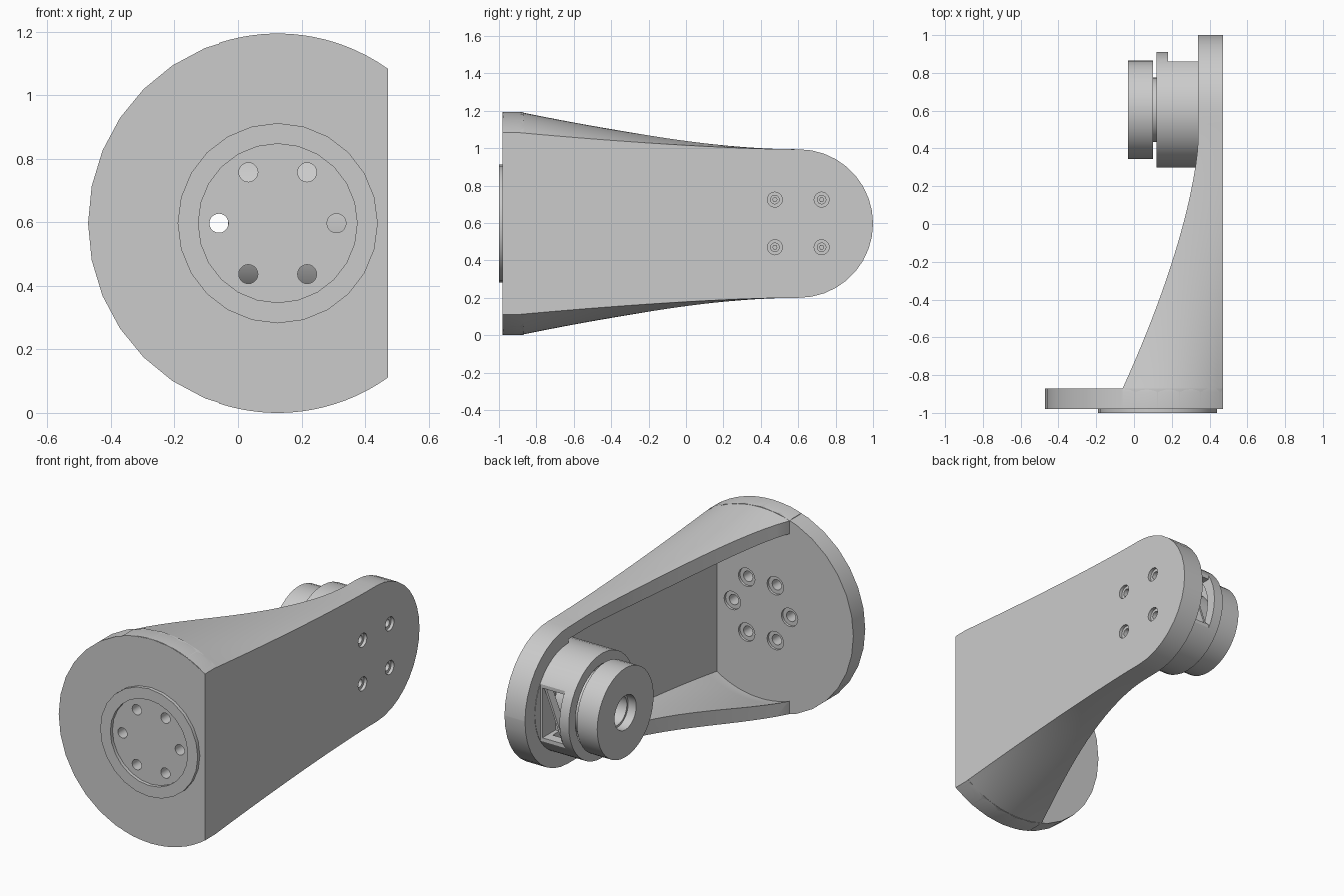
import bpy, bmesh, math
from mathutils import Matrix, Vector

cube = bpy.data.objects.get("Cube")
if cube:
    bpy.data.objects.remove(cube, do_unlink=True)

grey = bpy.data.materials.new("light_grey")
grey.use_nodes = True
grey.diffuse_color = (0.6, 0.6, 0.6, 1)
grey.node_tree.nodes["Principled BSDF"].inputs["Base Color"].default_value = (0.6, 0.6, 0.6, 1)

CX, CZ, R = 0.125, 0.597, 0.597       # flange centre and radius
SIDE = 0.472                          # flat outer side of the arm
BACK = -0.87                          # inner face of the flange
TIP_Y, TIP_R = 0.603, 0.397           # rounded end of the arm


def finish(bm, name):
    bmesh.ops.recalc_face_normals(bm, faces=bm.faces[:])
    mesh = bpy.data.meshes.new(name)
    bm.to_mesh(mesh)
    bm.free()
    mesh.materials.append(grey)
    ob = bpy.data.objects.new(name, mesh)
    bpy.context.collection.objects.link(ob)
    return ob


def cylinder(name, axis, start, end, r, a, z=CZ, seg=32):
    """Cylinder along x or y; a is the other horizontal coordinate."""
    bm = bmesh.new()
    mid = (start + end) / 2
    if axis == "X":
        m = Matrix.Translation((mid, a, z)) @ Matrix.Rotation(math.pi / 2, 4, "Y")
    else:
        m = Matrix.Translation((a, mid, z)) @ Matrix.Rotation(math.pi / 2, 4, "X")
    bmesh.ops.create_cone(bm, cap_ends=True, segments=seg, radius1=r, radius2=r,
                          depth=abs(end - start), matrix=m)
    return finish(bm, name)


def box(name, low, high, turn=0):
    bm = bmesh.new()
    lo, hi = Vector(low), Vector(high)
    m = (Matrix.Translation((lo + hi) / 2) @ Matrix.Rotation(turn, 4, "Y")
         @ Matrix.Diagonal((*(hi - lo), 1)))
    bmesh.ops.create_cube(bm, size=1, matrix=m)
    return finish(bm, name)


def cut(ob, cutters):
    for c in cutters:
        c.hide_render = True
        mod = ob.modifiers.new("cut", "BOOLEAN")
        mod.operation, mod.solver, mod.object = "DIFFERENCE", "EXACT", c
        bpy.context.view_layer.objects.active = ob
        bpy.ops.object.modifier_apply(modifier=mod.name)
        bpy.data.objects.remove(c, do_unlink=True)


def ease(y, start, length, power):
    u = min(1, max(0, (y - start) / length))
    return 1 - (1 - u) ** power


def edge_x(y):
    return -0.06 + 0.40 * ease(y, BACK, 1.32, 1.5)


def half_height(x, y, inset, power):
    """Half height of the arm: circle blended into a straight bar, then a round tip."""
    if y > TIP_Y:
        return max(0.002, math.sqrt(max(0, TIP_R ** 2 - (y - TIP_Y) ** 2)))
    circle = math.sqrt((R - inset) ** 2 - (x - CX) ** 2)
    t = ease(y, -0.89, 1.45, power)
    return circle + (TIP_R - inset - circle) * t


def loft(name, ys, x_start, x_end, inset, power, n=16):
    bm = bmesh.new()
    rings = []
    for y in ys:
        x0 = x_start(y)
        xs = [x0 + (x_end - x0) * i / n for i in range(n + 1)]
        top = [(x, y, CZ + half_height(x, y, inset, power)) for x in xs]
        bottom = [(x, y, CZ - half_height(x, y, inset, power)) for x in reversed(xs)]
        rings.append([bm.verts.new(p) for p in top + bottom])
    for a, b in zip(rings, rings[1:]):
        for i in range(len(a)):
            j = (i + 1) % len(a)
            bm.faces.new((a[i], a[j], b[j], b[i]))
    bm.faces.new(rings[0])
    bm.faces.new(rings[-1])
    return finish(bm, name)


# Arm: lofted shell wrapping the flange rim, hollow inside, with a solid round tip
body_ys = [-0.978, -0.89] + [BACK + (TIP_Y - BACK) * i / 20 for i in range(21)]
tip_ys = [TIP_Y + TIP_R * math.sin(math.radians(a)) for a in range(10, 91, 10)]
arm = loft("arm", body_ys + tip_ys, edge_x, SIDE, 0, 1.5)
hollow_ys = [-1.1] + [BACK + 1.47 * i / 18 for i in range(19)]
cut(arm, [loft("hollow_cutter", hollow_ys, lambda y: edge_x(y) - 0.1, 0.41, 0.07, 1.9)])

# Countersunk screw holes in the outer side
for y in (0.475, 0.725):
    for z in (0.47, 0.725):
        cut(arm, [cylinder("screw_cutter", "X", SIDE - 0.018, 0.6, 0.04, y, z, 20),
                  cylinder("screw_cutter", "X", SIDE - 0.08, 0.6, 0.023, y, z, 16)])
        cylinder("screw", "X", SIDE - 0.09, SIDE - 0.035, 0.014, y, z, 6)

# Flange: disc trimmed by the flat side, with counterbored bolt holes
flange = cylinder("flange", "Y", -0.98, BACK, R, CX)
cut(flange, [box("side_cutter", (SIDE, -1.2, -0.2), (1, -0.6, 1.4))])
for i in range(6):
    a = math.radians(60 * i)
    x, z = CX + 0.185 * math.cos(a), CZ + 0.185 * math.sin(a)
    cut(flange, [cylinder("bolt_cutter", "Y", -1.1, -0.8, 0.03, x, z, 20),
                 cylinder("bolt_cutter", "Y", BACK - 0.014, -0.8, 0.053, x, z, 20)])

# Raised locating ring on the front
ring = cylinder("locating_ring", "Y", -1.0, -0.975, 0.315, CX, seg=24)
cut(ring, [cylinder("ring_cutter", "Y", -1.1, -0.9, 0.25, CX, seg=24)])

# Motor housing seated in the hollow: flat window side and an open front
MY = 0.605
housing = cylinder("motor_housing", "X", 0.12, 0.42, 0.305, MY, seg=40)
cut(housing, [box("flat_cutter", (0.18, 0.86, 0), (0.338, 1.2, 1.2)),
              box("window_cutter", (0.18, 0.74, CZ - 0.145), (0.325, 1.2, CZ + 0.145)),
              cylinder("groove_cutter", "X", 0.0, 0.3, 0.245, MY)])
box("window_strut", (0.25, 0.80, CZ - 0.15), (0.262, 0.85, CZ + 0.15), math.radians(22))

# Neck and output rotor with a stepped bore
neck = cylinder("motor_neck", "X", 0.05, 0.31, 0.17, MY)
rotor = cylinder("motor_rotor", "X", -0.032, 0.1, 0.26, MY, seg=40)
cut(rotor, [cylinder("bore_cutter", "X", -0.2, 0.02, 0.1, MY),
            cylinder("bore_cutter", "X", -0.2, 0.2, 0.088, MY)])
cut(neck, [cylinder("bore_cutter", "X", -0.2, 0.15, 0.088, MY)])

# Smooth the round surfaces, keep the edges sharp
for ob in (arm, flange, ring, housing, neck, rotor):
    bpy.ops.object.select_all(action="DESELECT")
    ob.select_set(True)
    bpy.context.view_layer.objects.active = ob
    bpy.ops.object.shade_smooth_by_angle(angle=math.radians(30))
